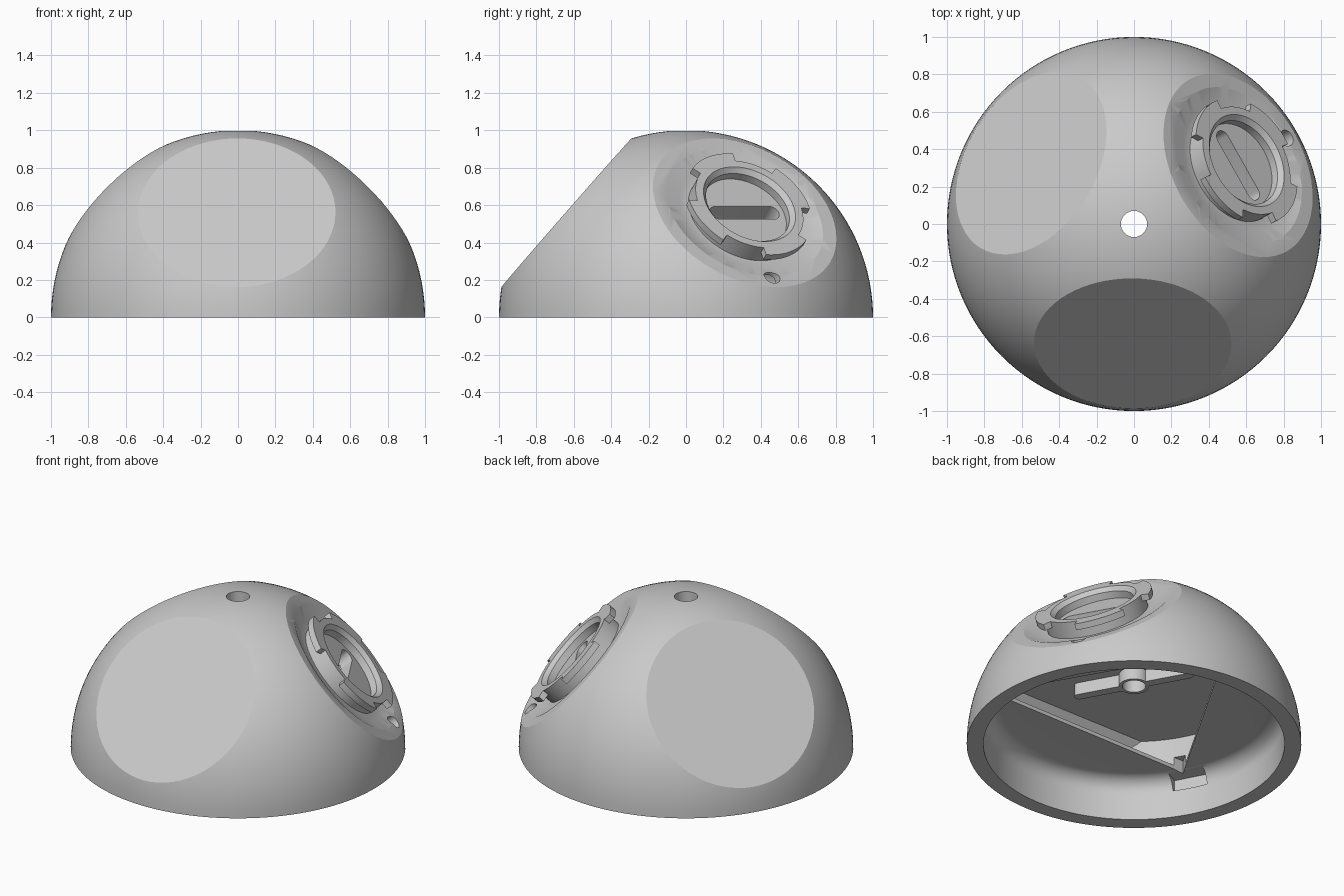
import bpy, bmesh, math
from mathutils import Matrix, Vector

cube = bpy.data.objects.get("Cube")
if cube:
    bpy.data.objects.remove(cube, do_unlink=True)

grey = bpy.data.materials.new("light grey")
grey.use_nodes = True
grey.diffuse_color = (0.59, 0.59, 0.59, 1)
for node in grey.node_tree.nodes:
    if node.type == 'BSDF_PRINCIPLED':
        node.inputs["Base Color"].default_value = (0.59, 0.59, 0.59, 1)

FLAT = 0.849                      # distance of the flats from the centre
SLOPE = math.atan2(0.659, 0.753)  # elevation of their normals
SIDES = (29.4, 149.4, 269.4)      # headings of the flats


def face_dir(az):
    a = math.radians(az)
    return Vector((math.cos(a) * math.cos(SLOPE), math.sin(a) * math.cos(SLOPE), math.sin(SLOPE)))


def face_frame(az):
    """Local frame on a flat: x sideways, y up the slope, z outwards."""
    n = face_dir(az)
    u = Vector((0, 0, 1)).cross(n).normalized()
    v = n.cross(u)
    m = Matrix((u, v, n)).transposed().to_4x4()
    m.translation = n * FLAT
    return m


def make_object(name, bm, matrix=Matrix()):
    bmesh.ops.recalc_face_normals(bm, faces=bm.faces)
    bm.transform(matrix)
    mesh = bpy.data.meshes.new(name)
    bm.to_mesh(mesh)
    bm.free()
    mesh.materials.append(grey)
    ob = bpy.data.objects.new(name, mesh)
    bpy.context.collection.objects.link(ob)
    return ob


def slice_off(bm, point, normal):
    """Cut away everything beyond a plane and cap the cut."""
    bmesh.ops.bisect_plane(bm, geom=bm.verts[:] + bm.edges[:] + bm.faces[:], dist=1e-5,
                           plane_co=point, plane_no=normal, clear_outer=True)
    bmesh.ops.edgeloop_fill(bm, edges=[e for e in bm.edges if e.is_boundary])


def extrude_outline(bm, pts, z0, z1):
    face = bm.faces.new([bm.verts.new((x, y, z0)) for x, y in pts])
    out = bmesh.ops.extrude_face_region(bm, geom=[face])
    moved = [g for g in out["geom"] if isinstance(g, bmesh.types.BMVert)]
    bmesh.ops.translate(bm, verts=moved, vec=(0, 0, z1 - z0))


def arc(r, a0, a1, steps, cx=0.0):
    return [(cx + r * math.cos(math.radians(a0 + (a1 - a0) * i / steps)),
             r * math.sin(math.radians(a0 + (a1 - a0) * i / steps))) for i in range(steps + 1)]


def prism(name, pts, z0, z1, matrix=Matrix()):
    bm = bmesh.new()
    extrude_outline(bm, pts, z0, z1)
    return make_object(name, bm, matrix)


def lathe(name, profile, closed, matrix=Matrix(), steps=96):
    bm = bmesh.new()
    verts = [bm.verts.new((r, 0, z)) for r, z in profile]
    edges = [bm.edges.new(p) for p in zip(verts, verts[1:])]
    if closed:
        edges.append(bm.edges.new((verts[-1], verts[0])))
    bmesh.ops.spin(bm, geom=verts + edges, cent=(0, 0, 0), axis=(0, 0, 1),
                   angle=math.tau, steps=steps)
    bmesh.ops.remove_doubles(bm, verts=bm.verts, dist=1e-5)
    return make_object(name, bm, matrix)


def smooth(ob):
    bpy.ops.object.select_all(action='DESELECT')
    ob.select_set(True)
    bpy.context.view_layer.objects.active = ob
    bpy.ops.object.shade_smooth_by_angle(angle=math.radians(25))


# Dome: half ball with three flats
bm = bmesh.new()
bmesh.ops.create_uvsphere(bm, u_segments=128, v_segments=64, radius=1)
slice_off(bm, Vector(), Vector((0, 0, -1)))
for az in SIDES:
    slice_off(bm, face_dir(az) * FLAT, face_dir(az))
dome = make_object("dome", bm)

frame = face_frame(SIDES[0])
cutters = []

# Round cavity underneath with a rounded upper corner
corner = [(0.8 + x, 0.17 + z) for x, z in arc(0.1, 0, 90, 8)]
cutters.append(lathe("cavity_cutter", [(0, -0.1), (0.9, -0.1)] + corner + [(0, 0.27)], False))

# Upper chamber, following the flats inside, reached by a triangular opening
bm = bmesh.new()
extrude_outline(bm, arc(0.8, 0, 356.25, 95), 0.295, 0.48)
for az in SIDES:
    slice_off(bm, face_dir(az) * 0.76, face_dir(az))
cutters.append(make_object("chamber_cutter", bm))
cutters.append(prism("opening_cutter", arc(0.86, 90, 330, 2), 0.2, 0.35))

# Notch in the cavity wall at each corner of the opening
for az in (90, 210, 330):
    cutters.append(prism("notch_cutter", [(0.8, -0.11), (0.92, -0.11), (0.92, 0.11), (0.8, 0.11)],
                         0.18, 0.265, Matrix.Rotation(math.radians(az - 2), 4, 'Z')))

# Shallow dish round the mount
cutters.append(lathe("dish_cutter", [(0.305, 0.05), (0.305, -0.035), (0.36, -0.035),
                                     (0.45, 0), (0.45, 0.05)], True, frame))

# Top hole, long slot and small pin hole
cutters.append(prism("top_hole_cutter", arc(0.07, 0, 348.75, 31), 0.3, 1.2))
slot = arc(0.045, -90, 90, 10, 0.165) + arc(0.045, 90, 270, 10, -0.165)
cutters.append(prism("slot_cutter", slot, -0.42, 0.1, frame))
cutters.append(prism("pin_hole_cutter", arc(0.045, 0, 345, 23), -0.08, 0.1,
                     frame @ Matrix.Translation((0, -0.455, 0))))

for cutter in cutters:
    cutter.hide_render = True
    mod = dome.modifiers.new(cutter.name, 'BOOLEAN')
    mod.operation = 'DIFFERENCE'
    mod.solver = 'EXACT'
    mod.object = cutter
bpy.context.view_layer.objects.active = dome
for mod in dome.modifiers[:]:
    bpy.ops.object.modifier_apply(modifier=mod.name)
for cutter in cutters:
    bpy.data.objects.remove(cutter, do_unlink=True)
smooth(dome)

# Boss under the top hole, with a rib on each side
smooth(lathe("hole_boss", [(0.07, 0.4), (0.09, 0.4), (0.09, 0.5), (0.07, 0.5)], True, steps=32))
rib = [(0.08, -0.03)] + arc(0.03, -90, 90, 8, 0.35) + [(0.08, 0.03)]
for name, heading in (("left_rib", 119), ("right_rib", 299)):
    prism(name, rib, 0.4, 0.5, Matrix.Rotation(math.radians(heading), 4, 'Z'))

# Collar of the twist-lock mount
collar = lathe("mount_collar", [(0.24, -0.04), (0.31, -0.04), (0.31, 0.07),
                                (0.265, 0.07), (0.24, 0.045)], True, frame)
smooth(collar)

# Locking tabs round the collar
bm = bmesh.new()
for mid in (20, 110, 200, 290):
    extrude_outline(bm, arc(0.36, mid - 25, mid + 25, 12) + arc(0.295, mid + 25, mid - 25, 12),
                    0.03, 0.07)
smooth(make_object("mount_tabs", bm, frame))
